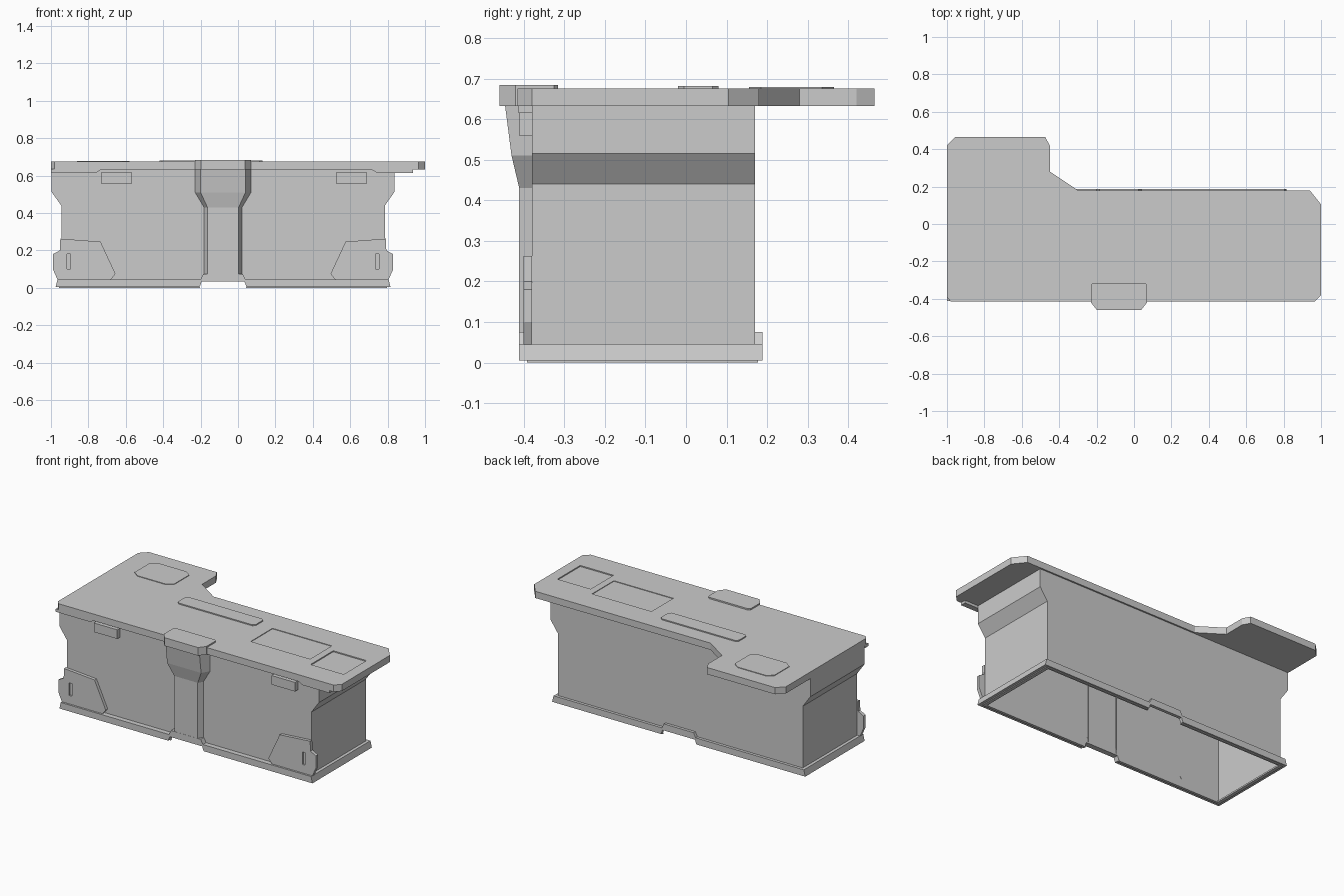
import bpy, bmesh

if "Cube" in bpy.data.objects:
    bpy.data.objects.remove(bpy.data.objects["Cube"])

CX = -0.08  # symmetry centre of the body


def finish(name, bm):
    bmesh.ops.recalc_face_normals(bm, faces=bm.faces)
    me = bpy.data.meshes.new(name)
    bm.to_mesh(me)
    bm.free()
    ob = bpy.data.objects.new(name, me)
    bpy.context.collection.objects.link(ob)
    return ob


def prism(name, pts, a, b, axis='z', open_bottom=False):
    """Extrude a 2D outline: axis z uses (x, y), axis y uses (x, z)."""
    bm = bmesh.new()
    def place(p, h):
        return (p[0], p[1], h) if axis == 'z' else (p[0], h, p[1])
    lo = [bm.verts.new(place(p, a)) for p in pts]
    hi = [bm.verts.new(place(p, b)) for p in pts]
    n = len(pts)
    bm.faces.new(lo)
    bm.faces.new(hi)
    for i in range(n):
        bm.faces.new((lo[i], lo[(i + 1) % n], hi[(i + 1) % n], hi[i]))
    bmesh.ops.recalc_face_normals(bm, faces=bm.faces)
    if open_bottom:
        bmesh.ops.delete(bm, geom=[f for f in bm.faces if f.normal.z < -0.99],
                         context='FACES_ONLY')
        return_ob = finish(name, bm)
        return return_ob
    return finish(name, bm)


def box(name, x0, x1, y0, y1, z0, z1):
    return prism(name, [(x0, y0), (x1, y0), (x1, y1), (x0, y1)], z0, z1)


def chamfered(x0, x1, y0, y1, cx, cy):
    return [(x0 + cx, y0), (x1 - cx, y0), (x1, y0 + cy), (x1, y1 - cy),
            (x1 - cx, y1), (x0 + cx, y1), (x0, y1 - cy), (x0, y0 + cy)]


def cut(target, cutter):
    cutter.hide_render = True
    m = target.modifiers.new('recess', 'BOOLEAN')
    m.object = cutter
    m.operation = 'DIFFERENCE'
    m.solver = 'EXACT'
    bpy.context.view_layer.objects.active = target
    bpy.ops.object.modifier_apply(modifier=m.name)
    bpy.data.objects.remove(cutter)


def mirrored(pts):
    return [(2 * CX - x, z) for x, z in pts]


# hollow body with flared upper ends, open underneath
half = [(-0.945, 0.04), (-0.945, 0.44), (-0.998, 0.515), (-0.998, 0.634)]
prism('body', half + mirrored(half)[::-1], -0.38, 0.17, 'y', open_bottom=True)

# base rim with raised centre, front and back, plus the two ends
rim = [(-0.975, 0.005), (-0.965, 0.046), (-0.2, 0.046), (-0.185, 0.075)]
under = [(-0.195, 0.033), (-0.205, 0.005)]
outline = rim + mirrored(rim)[::-1] + mirrored(under[::-1]) + under
lip = [(-0.955, 0.0), (-0.955, 0.01), (-0.21, 0.01), (-0.202, 0.0)]
for side, y0, y1, l0, l1 in (('front', -0.412, -0.378, -0.392, -0.375),
                             ('back', 0.168, 0.188, 0.165, 0.177)):
    prism('rim_' + side, outline, y0, y1, 'y')
    prism('rim_lip_left_' + side, lip, l0, l1, 'y')
    prism('rim_lip_right_' + side, mirrored(lip), l0, l1, 'y')
end = [(-0.975, 0.005), (-0.965, 0.046), (-0.943, 0.046), (-0.943, 0.005)]
end_lip = [(-0.957, 0.0), (-0.957, 0.01), (-0.935, 0.01), (-0.935, 0.0)]
for side, f in (('left', list), ('right', mirrored)):
    prism('rim_end_' + side, f(end), -0.412, 0.188, 'y')
    prism('rim_end_lip_' + side, f(end_lip), -0.39, 0.177, 'y')

# L-shaped top plate with shallow recesses
top = prism('top_plate', [
    (-1, -0.39), (-0.98, -0.415), (0.965, -0.415), (1, -0.38), (1, 0.105),
    (0.94, 0.18), (-0.3, 0.18), (-0.45, 0.28), (-0.45, 0.42), (-0.475, 0.465),
    (-0.955, 0.465), (-1, 0.42)], 0.632, 0.675)
cut(top, box('cutter', 0.695, 0.93, -0.26, -0.03, 0.668, 0.7))
cut(top, box('cutter', 0.23, 0.65, -0.2, 0.02, 0.671, 0.7))

# raised panels on the top
prism('corner_panel', chamfered(-0.86, -0.58, 0.155, 0.365, 0.04, 0.03), 0.67, 0.679)
prism('long_panel', chamfered(-0.42, 0.13, -0.02, 0.08, 0.015, 0.015), 0.67, 0.682)

# front lips hanging under the plate
prism('plate_lip_left', [(-1, 0.635), (-1, 0.617), (-0.755, 0.617), (-0.727, 0.635)],
      -0.413, -0.378, 'y')
prism('plate_lip_right', [(0.71, 0.635), (0.743, 0.615), (0.936, 0.615), (0.936, 0.635)],
      -0.413, -0.378, 'y')

# centre tab over the plate edge
prism('centre_tab', [(-0.198, -0.46), (0.038, -0.46), (0.07, -0.42), (0.07, -0.325),
                     (0.058, -0.315), (-0.218, -0.315), (-0.23, -0.325), (-0.23, -0.42)],
      0.632, 0.684)

# chamfered front pillar: z, outer half width, front half width, front y
sections = [(0.04, 0.104, 0.083, -0.411), (0.43, 0.104, 0.083, -0.411),
            (0.51, 0.152, 0.12, -0.43), (0.634, 0.152, 0.12, -0.446)]
bm = bmesh.new()
rings = [[bm.verts.new((CX + x, y, z)) for x, y in
          ((-w, -0.375), (-f, yf), (f, yf), (w, -0.375))] for z, w, f, yf in sections]
for a, b in zip(rings, rings[1:]):
    for i in range(3):
        bm.faces.new((a[i], a[i + 1], b[i + 1], b[i]))
finish('centre_pillar', bm)

# front clips and lower corner guards with a slot
box('clip_left', -0.733, -0.567, -0.41, -0.378, 0.558, 0.616)
box('clip_right', 0.524, 0.69, -0.41, -0.378, 0.558, 0.616)
guard = [(-0.95, 0.263), (-0.735, 0.247), (-0.655, 0.075), (-0.68, 0.044),
         (-0.965, 0.044), (-0.99, 0.1), (-0.99, 0.18), (-0.953, 0.2)]
slot = [(-0.915, 0.1), (-0.895, 0.1), (-0.895, 0.18), (-0.915, 0.18)]
for side, f in (('left', list), ('right', mirrored)):
    g = prism('corner_guard_' + side, f(guard), -0.4, -0.379, 'y')
    cut(g, prism('cutter', f(slot), -0.42, -0.39, 'y'))
